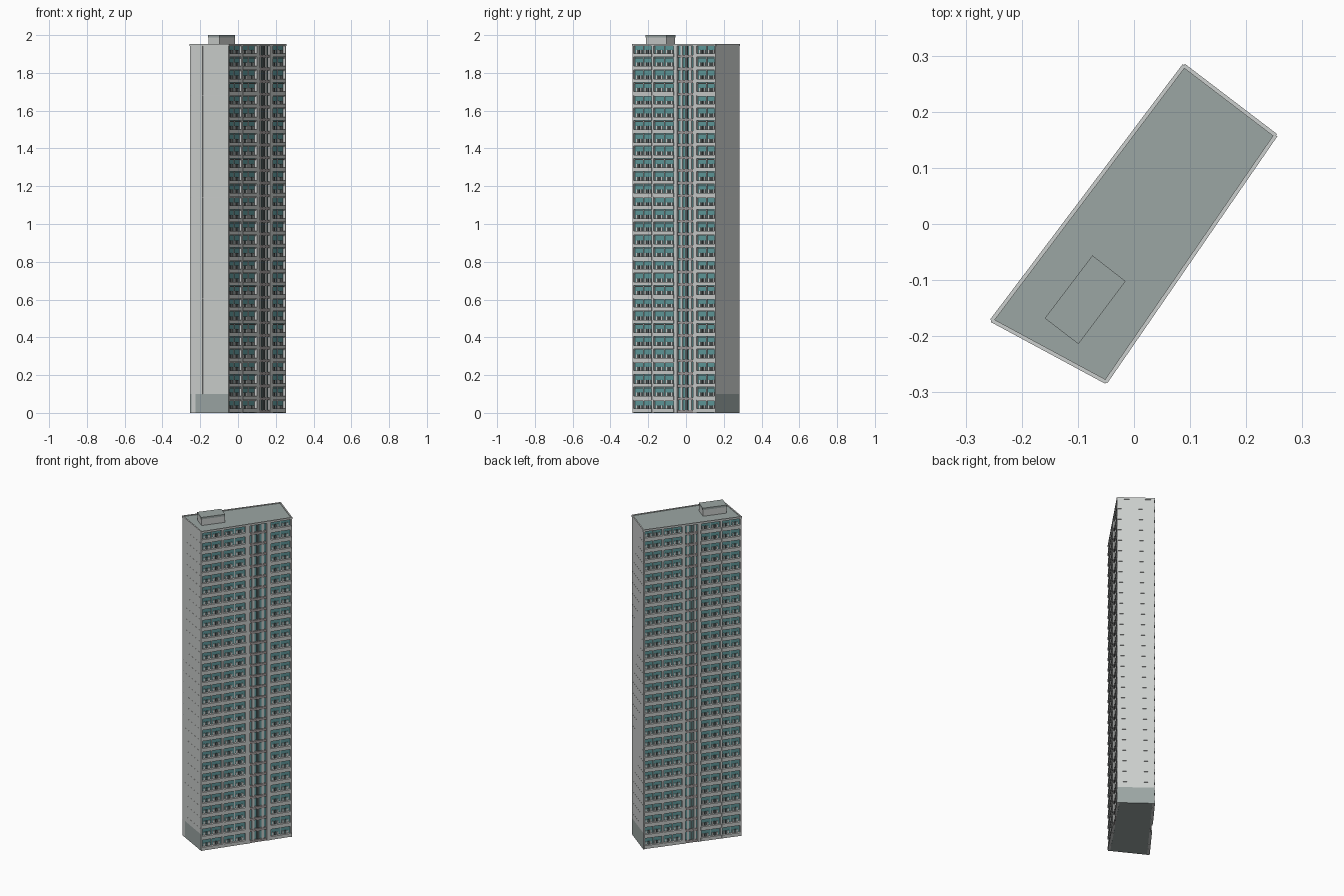
import bpy, bmesh
from mathutils import Vector

if "Cube" in bpy.data.objects:
    bpy.data.objects.remove(bpy.data.objects["Cube"])

H, FLOORS = 1.948, 29
FH = H / FLOORS
REC = 0.012                                   # depth of the window recess
A, B, C, D = [Vector(p) for p in ((-.050, -.282), (.253, .158), (.089, .283), (-.254, -.172))]


def material(name, rgb):
    m = bpy.data.materials.new(name)
    m.diffuse_color = (*rgb, 1)
    m.use_nodes = True
    m.node_tree.nodes["Principled BSDF"].inputs["Base Color"].default_value = m.diffuse_color
    return m


WALL = material("light concrete", (.60, .62, .61))
GLASS = material("teal glass", (.12, .33, .34))
BASE = material("green grey", (.33, .38, .37))
DARK = material("dark grey", (.09, .11, .11))
MAUVE = material("warm grey", (.36, .33, .33))


class Part:
    """Collects boxes placed along an edge into one object."""

    def __init__(self, name, mats):
        self.name, self.mats, self.bm = name, mats, bmesh.new()

    def prism(self, pts, z0, z1, mat=None):
        lo = [self.bm.verts.new((p.x, p.y, z0)) for p in pts]
        hi = [self.bm.verts.new((p.x, p.y, z1)) for p in pts]
        n = len(pts)
        faces = [self.bm.faces.new(lo[::-1]), self.bm.faces.new(hi)]
        faces += [self.bm.faces.new((lo[i], lo[(i + 1) % n], hi[(i + 1) % n], hi[i]))
                  for i in range(n)]
        for f in faces:
            f.material_index = self.mats.index(mat) if mat else 0
        return faces

    def box(self, edge, s0, s1, d0, d1, z0, z1, mat=None):
        # s is the fraction along the edge, d the distance outwards
        p, q = edge
        u = (q - p).normalized()
        n = Vector((u.y, -u.x))
        a, b = p.lerp(q, s0), p.lerp(q, s1)
        return self.prism([a + n * d1, b + n * d1, b + n * d0, a + n * d0], z0, z1, mat)

    def finish(self):
        bmesh.ops.recalc_face_normals(self.bm, faces=self.bm.faces)
        me = bpy.data.meshes.new(self.name)
        self.bm.to_mesh(me)
        self.bm.free()
        for m in self.mats:
            me.materials.append(m)
        ob = bpy.data.objects.new(self.name, me)
        bpy.context.collection.objects.link(ob)


def inset(p, q):
    u = (q - p).normalized()
    n = Vector((u.y, -u.x)) * -REC
    return p + n, q + n


# tower core: glass on the long sides, concrete on the ends
a, b = inset(A, B)
c, d = inset(C, D)
core = Part("tower_core", [GLASS, WALL, BASE])
for f, i in zip(core.prism([a, b, c, d], 0, H), (2, 2, 0, 1, 0, 1)):
    f.material_index = i
core.finish()

# window bays and stair strip, as fractions along each long side
LAYOUTS = {
    "right_facade": ((A, B), [(.012, .225), (.25, .49), (.77, .988)], (.535, .725)),
    "left_facade": ((C, D), [(.012, .19), (.21, .395), (.59, .785), (.805, .988)], (.43, .555)),
}
for name, (edge, bays, stair) in LAYOUTS.items():
    part = Part(name, [WALL, DARK, MAUVE, GLASS])
    # full height piers between the openings
    spans = sorted(bays + [stair])
    cuts = [0] + [v for s in spans for v in s] + [1]
    for s0, s1 in zip(cuts[::2], cuts[1::2]):
        part.box(edge, s0, s1, -REC, .001, 0, H)
    # stair strip: slim pale fins beside a dark central slot
    t0, t1 = stair
    w = t1 - t0
    for k, width, mat in ((.16, .14, WALL), (.44, .16, DARK), (.72, .14, WALL)):
        part.box(edge, t0 + k * w, t0 + (k + width) * w, -REC, -.006, 0, H, mat)
    for fl in range(FLOORS):
        z = fl * FH
        for s0, s1 in bays:
            w = s1 - s0
            # balcony front and ceiling strip
            part.box(edge, s0 - .006, s1 + .006, -REC, .003, z + .002, z + .33 * FH, WALL)
            part.box(edge, s0, s1, -REC, -.003, z + .94 * FH, z + FH, WALL)
            # each bay holds two windows with panels below them
            part.box(edge, s0 + .485 * w, s0 + .515 * w, -REC, -.006, z, z + FH, WALL)
            for k in (0, .5):
                for off, width, mat in ((.08, .08, WALL), (.19, .10, DARK), (.32, .09, WALL)):
                    t = s0 + (k + off) * w
                    part.box(edge, t, t + width * w, -REC, -.007,
                             z + .33 * FH, z + .60 * FH, mat)
        # landing edge in the stair strip
        part.box(edge, t0, t1, -REC, -.003, z, z + .22 * FH, MAUVE)
    part.finish()

# end walls: storey-high panels in three columns above a coloured plinth
for name, edge in (("front_end", (D, A)), ("back_end", (B, C))):
    panels = Part(name + "_panels", [WALL])
    for fl in range(FLOORS):
        z0, z1 = max(fl * FH, .1), (fl + 1) * FH
        if z1 <= .1:
            continue
        for i in range(3):
            panels.box(edge, i / 3 + .001, (i + 1) / 3 - .001, -.002, .0015, z0, z1 - .0006)
    panels.finish()
    plinth = Part(name + "_plinth", [BASE])
    plinth.box(edge, 0, 1, -.002, .0015, 0, .1)
    plinth.finish()

# roof deck and thin rim
roof = Part("roof_deck", [BASE])
roof.prism([A, B, C, D], H - .003, H + .002)
roof.finish()
rim = Part("roof_rim", [WALL])
for edge in ((A, B), (B, C), (C, D), (D, A)):
    rim.box(edge, 0, 1, -.004, .003, H - .006, H + .006)
rim.finish()

# rooftop plant room with a cap
P = [Vector(p) for p in ((-.099, -.214), (-.015, -.102), (-.074, -.056), (-.159, -.168))]
mid = sum(P, Vector((0, 0))) / 4
plant = Part("plant_room", [WALL])
plant.prism([mid + (p - mid) * .97 for p in P], H, 1.99)
plant.finish()
cap = Part("plant_room_roof", [BASE])
cap.prism(P, 1.988, 2.0)
cap.finish()
